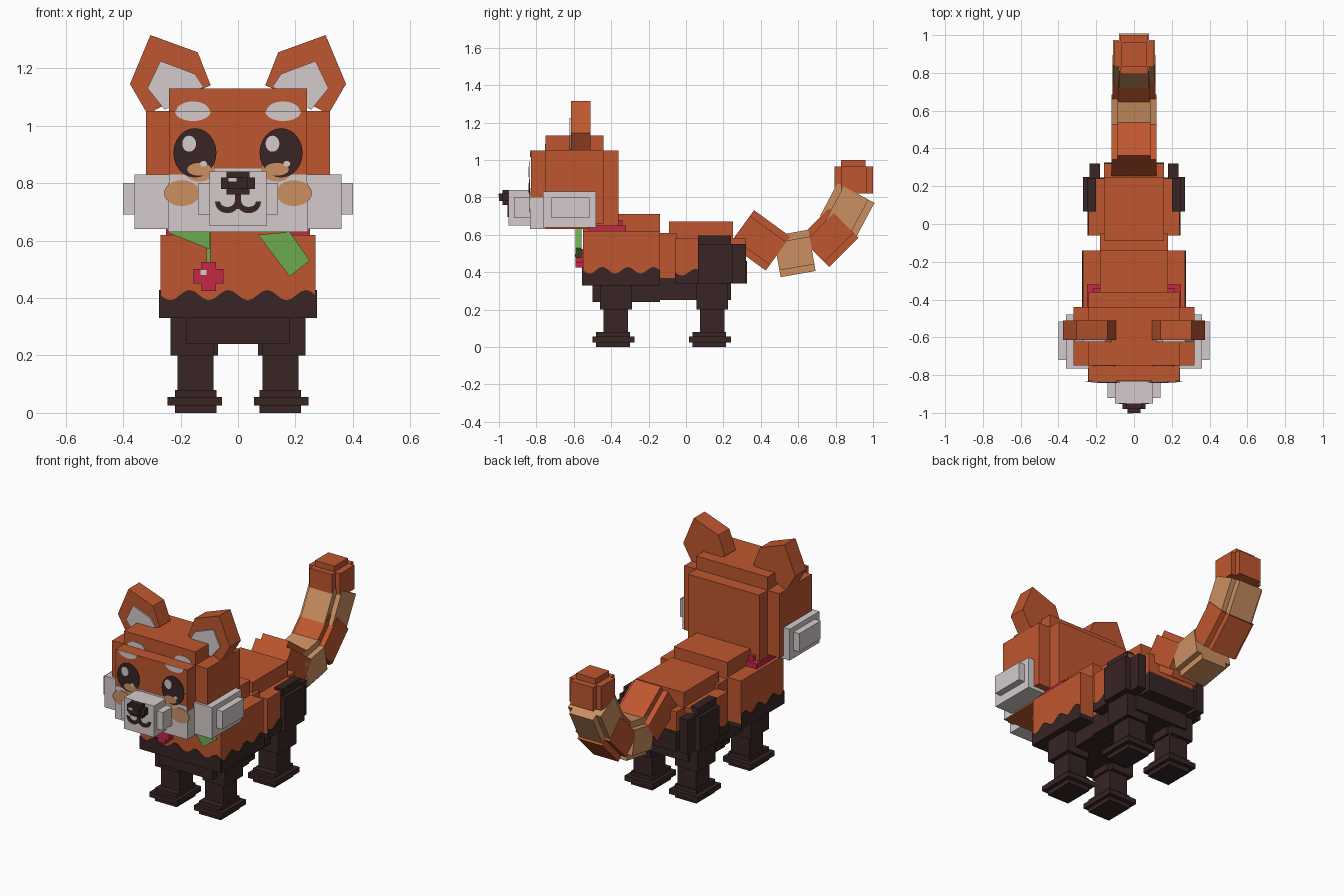
import bpy, bmesh, math
from mathutils import Matrix, Vector

cube = bpy.data.objects.get("Cube")
if cube:
    bpy.data.objects.remove(cube)


def material(name, r, g, b):
    m = bpy.data.materials.new(name)
    m.use_nodes = True
    m.diffuse_color = (r, g, b, 1)
    m.node_tree.nodes["Principled BSDF"].inputs["Base Color"].default_value = (r, g, b, 1)
    return m


RUST = material("rust_orange", .52, .095, .029)
DARK = material("dark_brown", .040, .018, .018)
WHITE = material("warm_white", .66, .60, .60)
TAN = material("tan", .60, .28, .12)
GREEN = material("leaf_green", .15, .40, .08)
PINK = material("berry_pink", .55, .02, .06)


def finish(name, bm, mat):
    bmesh.ops.recalc_face_normals(bm, faces=bm.faces)
    mesh = bpy.data.meshes.new(name)
    bm.to_mesh(mesh)
    bm.free()
    mesh.materials.append(mat)
    obj = bpy.data.objects.new(name, mesh)
    bpy.context.collection.objects.link(obj)
    return obj


def boxes(name, mat, *bounds, turn=None):
    """Boxes given as (x0, x1, y0, y1, z0, z1), joined in one object."""
    bm = bmesh.new()
    for x0, x1, y0, y1, z0, z1 in bounds:
        mid = Vector((x0 + x1, y0 + y1, z0 + z1)) / 2
        size = Matrix.Diagonal((abs(x1 - x0), y1 - y0, z1 - z0, 1))
        bmesh.ops.create_cube(bm, size=1, matrix=Matrix.Translation(mid) @ size)
    if turn:
        bm.transform(turn)
    return finish(name, bm, mat)


def prism(name, mat, outline, start, depth, axis="y"):
    """Extrude a flat outline (u, z) along y, or along x for side panels."""
    bm = bmesh.new()
    place = (lambda u, z: (u, start, z)) if axis == "y" else (lambda u, z: (start, u, z))
    face = bm.faces.new([bm.verts.new(place(u, z)) for u, z in outline])
    new = bmesh.ops.extrude_face_region(bm, geom=[face])["geom"]
    shift = (0, depth, 0) if axis == "y" else (depth, 0, 0)
    bmesh.ops.translate(bm, vec=shift, verts=[v for v in new if isinstance(v, bmesh.types.BMVert)])
    return finish(name, bm, mat)


def oval(cx, cz, rx, rz, a0=0, a1=360, n=24):
    full = a1 - a0 == 360
    angles = [math.radians(a0 + (a1 - a0) * i / (n if full else n - 1)) for i in range(n)]
    return [(cx + rx * math.cos(a), cz + rz * math.sin(a)) for a in angles]


def wave(a, b, low, high, waves, swing=.018):
    n = waves * 8
    top = [(b + (a - b) * i / n, high + swing * math.sin(i * math.pi / 4)) for i in range(n + 1)]
    return [(a, low), (b, low)] + top


# Torso: dark belly, rust coat and scalloped fur edge
boxes("chest", RUST, (-.27, .27, -.55, -.14, .36, .62), (-.18, .18, -.55, -.14, .36, .71))
boxes("chest_belly", DARK, (-.27, .27, -.55, -.14, .33, .36), (-.18, .18, -.5, -.14, .24, .36))
boxes("rump", RUST, (-.24, .24, -.06, .24, .37, .58), (-.16, .16, -.09, .25, .37, .67),
      (-.18, .18, -.14, -.05, .37, .61), (-.16, .16, .2, .32, .45, .58))
boxes("rump_belly", DARK, (-.24, .24, -.06, .24, .34, .37), (-.18, .18, -.14, .24, .25, .37),
      (-.16, .16, .2, .325, .34, .46))
prism("chest_fur_edge", DARK, wave(-.27, .27, .33, .41, 4), -.555, .005)
prism("rump_fur_edge", DARK, wave(-.24, .24, .34, .46, 3), .24, .006)
for s, side in ((1, "left"), (-1, "right")):
    prism(side + "_chest_fur_edge", DARK, wave(-.55, -.14, .33, .41, 3), s * .27, s * .005, "x")
    prism(side + "_rump_fur_edge", DARK, wave(-.06, .24, .34, .40, 2), s * .24, s * .005, "x")

# Legs, paws and thighs
for s, side in ((1, "left"), (-1, "right")):
    for label, y in (("front", -.375), ("rear", .14)):
        boxes(f"{side}_{label}_leg", DARK,
              (s * .085, s * .235, y - .085, y + .085, .20, .36),
              (s * .07, s * .21, y - .06, y + .06, .20, .36),
              (s * .085, s * .21, y - .065, y + .065, .07, .20))
        boxes(f"{side}_{label}_paw", DARK,
              (s * .075, s * .22, y - .105, y + .075, 0, .08),
              (s * .055, s * .245, y - .125, y + .1, .025, .055))
    boxes(side + "_thigh", DARK, (s * .2, s * .27, .065, .25, .34, .55),
          (s * .18, s * .235, .065, .32, .34, .55), (s * .2, s * .25, .065, .24, .5, .595))

# Head
boxes("head", RUST, (-.32, .32, -.75, -.44, .66, 1.05), (-.24, .24, -.83, -.36, .63, 1.05),
      (-.24, .24, -.75, -.44, .63, 1.13))
boxes("muzzle", WHITE, (-.14, .14, -.92, -.82, .69, .80), (-.10, .10, -.95, -.82, .65, .84))
boxes("nose", DARK, (-.04, .04, -.98, -.95, .76, .84), (-.06, .06, -.98, -.95, .78, .82),
      (-.035, .035, -1, -.94, .78, .82))
boxes("nose_shine", WHITE, (-.035, -.005, -1.003, -1, .805, .818))

# Mouth: stem and two curved halves
boxes("mouth_stem", DARK, (-.01, .01, -.954, -.95, .71, .77))
for s, side in ((1, "left"), (-1, "right")):
    smile = oval(s * .037, .735, .043, .04, 180, 360, 12) + oval(s * .037, .735, .025, .018, 360, 180, 12)
    prism(side + "_smile", DARK, smile, -.954, .004)

# White lower face, cheeks, eyes, brows and ears
mask = [(-.24, .63), (.24, .63), (.24, .83), (.18, .83), (.13, .81), (.09, .85),
        (-.09, .85), (-.13, .81), (-.18, .83), (-.24, .83)]
prism("face_mask", WHITE, mask, -.833, .003)
for s, side in ((1, "left"), (-1, "right")):
    boxes(side + "_mask_side", WHITE, (s * .24, s * .243, -.833, -.75, .63, .80))
    boxes(side + "_cheek", WHITE, (s * .235, s * .36, -.765, -.48, .64, .83),
          (s * .3, s * .40, -.72, -.515, .69, .80))
    prism(side + "_blush", TAN, oval(s * .195, .765, .062, .045), -.836, .003)
    prism(side + "_eye_rim", TAN, oval(s * .135, .85, .055, .045), -.8365, .003)
    prism(side + "_eye", DARK, oval(s * .15, .905, .075, .086), -.839, .003)
    prism(side + "_iris_glow", TAN, oval(s * .135, .848, .042, .022), -.841, .002)
    prism(side + "_eye_shine", WHITE, oval(s * .145 - .025, .937, .024, .028), -.842, .003)
    prism(side + "_eye_glint", WHITE, oval(s * .145 + .025, .867, .012, .01), -.842, .003)
    prism(side + "_brow_low", WHITE, oval(s * .157, 1.05, .062, .034, 180, 360), -.833, .003)
    prism(side + "_brow_high", WHITE, oval(s * .157, 1.05, .058, .034, 0, 180), -.753, .003)
    ear = [(.305, 1.315), (.14, 1.255), (.095, 1.14), (.24, 1.08), (.315, 1.04), (.376, 1.145)]
    prism(side + "_ear", RUST, [(s * x, z) for x, z in ear], -.615, .105)
    inner = [(.27, 1.225), (.15, 1.18), (.12, 1.135), (.255, 1.055), (.315, 1.13)]
    prism(side + "_inner_ear", WHITE, [(s * x, z) for x, z in inner], -.624, .009)

# Collar with leaves and a blossom
boxes("collar", PINK, (-.25, .25, -.52, -.32, .59, .65), (-.215, .215, -.46, -.34, .62, .68))
prism("left_leaf", GREEN, [(.07, .62), (.18, .63), (.25, .53), (.18, .475)], -.59, .03)
prism("right_leaf", GREEN, [(-.25, .63), (-.10, .63), (-.10, .57)], -.59, .03)
boxes("blossom_stem", GREEN, (-.11, -.095, -.58, -.565, .5, .63))
boxes("blossom", PINK, (-.155, -.05, -.59, -.55, .45, .50), (-.127, -.077, -.59, -.55, .425, .525))
boxes("blossom_centre", WHITE, (-.13, -.11, -.594, -.59, .48, .497))

# Tail: banded segments, each a cross of two blocks turned to follow the curve
segments = [("root", RUST, .395, .57, -36, .24, .12), ("second", TAN, .58, .50, 10, .19, .12),
            ("third", RUST, .765, .585, 45, .22, .115), ("fourth", TAN, .862, .735, 62, .20, .11)]
for label, mat, y, z, angle, length, half in segments:
    turn = Matrix.Translation((0, y, z)) @ Matrix.Rotation(math.radians(angle), 4, "X")
    h = length / 2
    boxes("tail_" + label, mat, (-half, half, -h, h, -.075, .075),
          (-half * .72, half * .72, -h, h, -.112, .112), turn=turn)
boxes("tail_tip", RUST, (-.105, .105, .83, .965, .82, .965), (-.075, .075, .795, 1, .82, .965),
      (-.065, .065, .83, .96, .82, 1))
